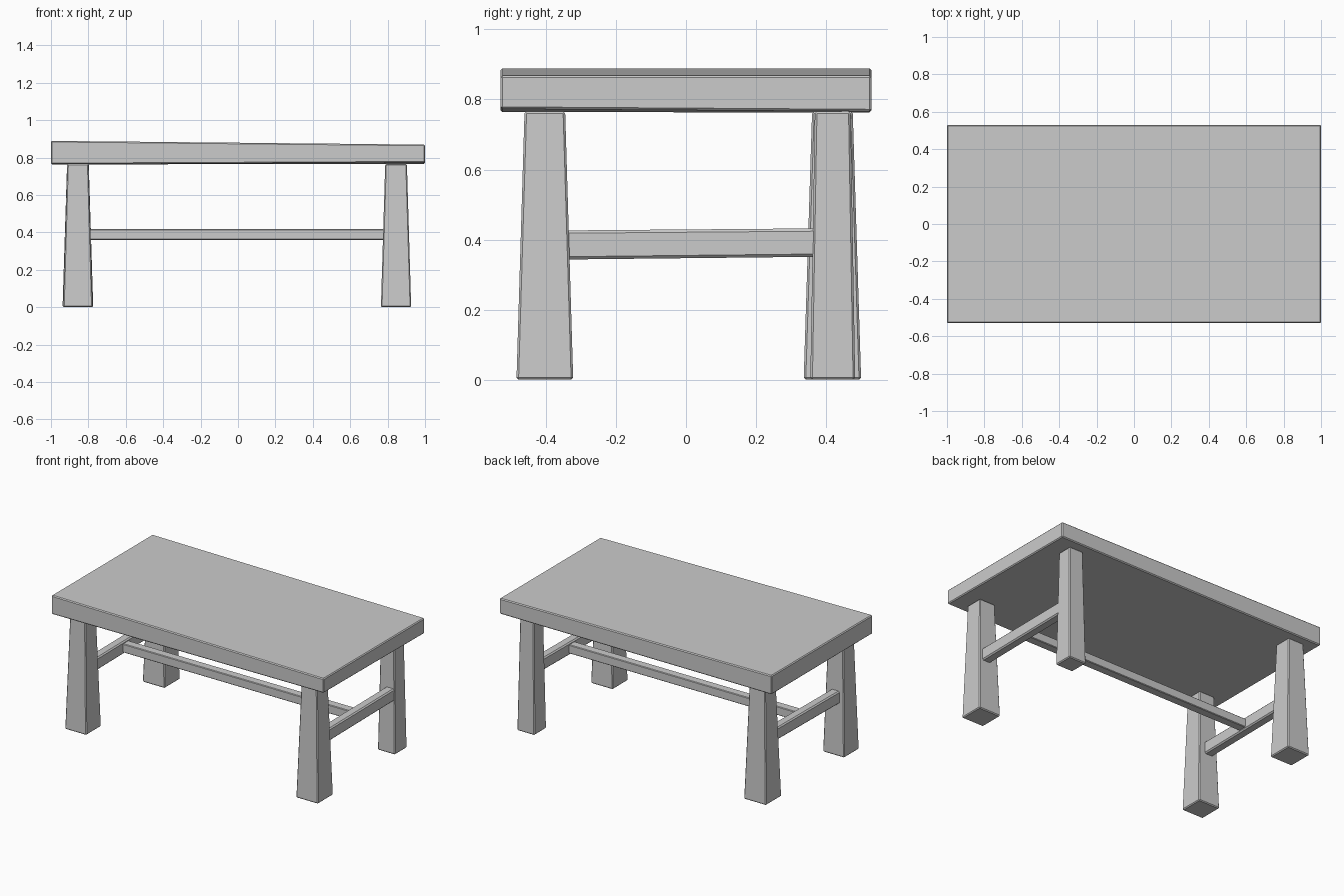
import bpy, bmesh

if "Cube" in bpy.data.objects:
    bpy.data.objects.remove(bpy.data.objects["Cube"])


def add_block(name, corners, bevel):
    """Six-sided block: corners listed as bottom loop then top loop, with narrow chamfers."""
    bm = bmesh.new()
    v = [bm.verts.new(c) for c in corners]
    bm.faces.new(v[3::-1])
    bm.faces.new(v[4:])
    for i in range(4):
        j = (i + 1) % 4
        bm.faces.new((v[i], v[j], v[j + 4], v[i + 4]))
    bmesh.ops.recalc_face_normals(bm, faces=bm.faces)
    bmesh.ops.bevel(bm, geom=bm.edges[:], offset=bevel, segments=1,
                    affect='EDGES', profile=0.5)
    mesh = bpy.data.meshes.new(name)
    bm.to_mesh(mesh)
    bm.free()
    obj = bpy.data.objects.new(name, mesh)
    bpy.context.collection.objects.link(obj)
    return obj


def square(x, y, half, z):
    return [(x + sx * half, y + sy * half, z)
            for sx, sy in ((-1, -1), (1, -1), (1, 1), (-1, 1))]


# Slightly uneven slab, thicker at the left end
outline = [(-1, -0.53), (1, -0.53), (1, 0.53), (-1, 0.53)]
bottom_z = (0.764, 0.773, 0.766, 0.763)
top_z = (0.889, 0.869, 0.869, 0.889)
add_block("tabletop",
          [(x, y, z) for (x, y), z in zip(outline, bottom_z)]
          + [(x, y, z) for (x, y), z in zip(outline, top_z)], 0.006)

# Tapered square legs: name, x, y, half width at foot, half width at top
legs = [
    ("front_left_leg", -0.856, -0.403, 0.079, 0.057),
    ("front_right_leg", 0.845, -0.403, 0.081, 0.058),
    ("back_left_leg", -0.856, 0.418, 0.082, 0.058),
    ("back_right_leg", 0.840, 0.419, 0.064, 0.051),
]
for name, x, y, foot, top in legs:
    add_block(name, square(x, y, foot, 0) + square(x, y, top, 0.766), 0.006)

# Side stretchers, rising slightly to the back
for name, x in (("left_stretcher", -0.861), ("right_stretcher", 0.862)):
    y0, y1, h = -0.36, 0.38, 0.031
    rows = [(0.343, 0.351), (0.426, 0.432)]
    add_block(name, [p for front, back in rows for p in
                     ((x - h, y0, front), (x + h, y0, front),
                      (x + h, y1, back), (x - h, y1, back))], 0.008)

# Long middle stretcher between the side stretchers
add_block("long_stretcher",
          [(x, y, z) for z in (0.359, 0.417)
           for x, y in ((-0.85, -0.02), (0.85, -0.02), (0.85, 0.038), (-0.85, 0.038))],
          0.004)
